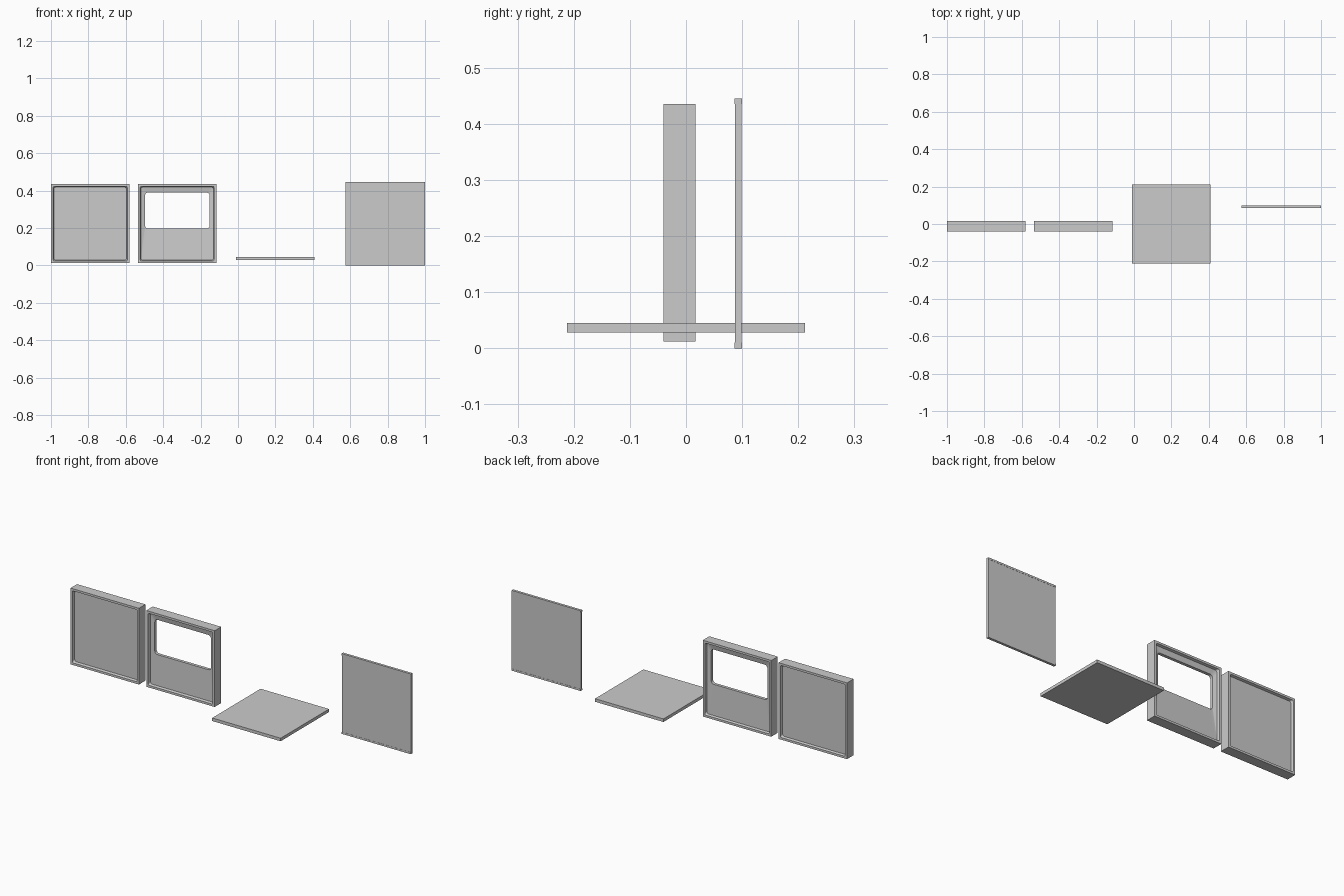
import bpy, bmesh, math

if "Cube" in bpy.data.objects:
    bpy.data.objects.remove(bpy.data.objects["Cube"])


def rounded_loop(bm, x0, x1, z0, z1, r, y, steps=5):
    """Rounded rectangle of vertices in the xz plane at depth y."""
    verts = []
    corners = [(x1 - r, z1 - r), (x0 + r, z1 - r), (x0 + r, z0 + r), (x1 - r, z0 + r)]
    for i, (cx, cz) in enumerate(corners):
        for k in range(steps + 1):
            a = math.pi / 2 * (i + k / steps)
            verts.append(bm.verts.new((cx + r * math.cos(a), y, cz + r * math.sin(a))))
    return verts


def finish(bm, name):
    bmesh.ops.remove_doubles(bm, verts=bm.verts, dist=1e-5)
    bmesh.ops.recalc_face_normals(bm, faces=bm.faces)
    mesh = bpy.data.meshes.new(name)
    bm.to_mesh(mesh)
    bm.free()
    ob = bpy.data.objects.new(name, mesh)
    bpy.context.collection.objects.link(ob)
    return ob


def loft(name, specs, closed):
    """Skin a series of rounded rectangles; close into a ring or cap both ends."""
    bm = bmesh.new()
    loops = [rounded_loop(bm, *s) for s in specs]
    n = len(loops[0])
    pairs = list(zip(loops, loops[1:]))
    if closed:
        pairs.append((loops[-1], loops[0]))
    for a, b in pairs:
        for i in range(n):
            j = (i + 1) % n
            bm.faces.new((a[i], a[j], b[j], b[i]))
    if not closed:
        bm.faces.new(loops[0])
        bm.faces.new(loops[-1])
    return finish(bm, name)


def box(name, parts):
    bm = bmesh.new()
    for x0, x1, y0, y1, z0, z1 in parts:
        vs = bmesh.ops.create_cube(bm, size=1)["verts"]
        for v in vs:
            v.co.x = x0 if v.co.x < 0 else x1
            v.co.y = y0 if v.co.y < 0 else y1
            v.co.z = z0 if v.co.z < 0 else z1
    return finish(bm, name)


Z0, Z1, FRONT, BACK = 0.012, 0.435, -0.04, 0.017


def frame_panel(name, x0, x1, window=None):
    def inset(d, r, y):
        return (x0 + d, x1 - d, Z0 + d, Z1 - d, r, y)
    specs = [inset(0.016, 0.012, -0.026), inset(0.012, 0.006, FRONT), inset(0, 0, FRONT),
             inset(0, 0, BACK), inset(0.012, 0.006, BACK), inset(0.016, 0.012, 0.004)]
    if window:
        # web slopes gently inward to the window edge on both sides
        specs = [(*window, 0.016, -0.02)] + specs + [(*window, 0.016, -0.003)]
    return loft(name, specs, bool(window))


# upright framed panels, one solid and one with a window opening
frame_panel("solid_panel", -1.0, -0.58)
frame_panel("window_panel", -0.535, -0.115, (-0.497, -0.152, 0.197, 0.39))

# flat floor slab
box("floor_slab", [(-0.01, 0.41, -0.212, 0.212, 0.028, 0.045)])

# thin upright sheet with slightly thicker end strips
box("thin_sheet", [(0.576, 1.0, 0.087, 0.099, 0.01, 0.435)])
for name, z in (("lower_strip", 0.0), ("upper_strip", 0.435)):
    box(name, [(0.576, 1.0, 0.086, 0.1, z, z + 0.01)])
